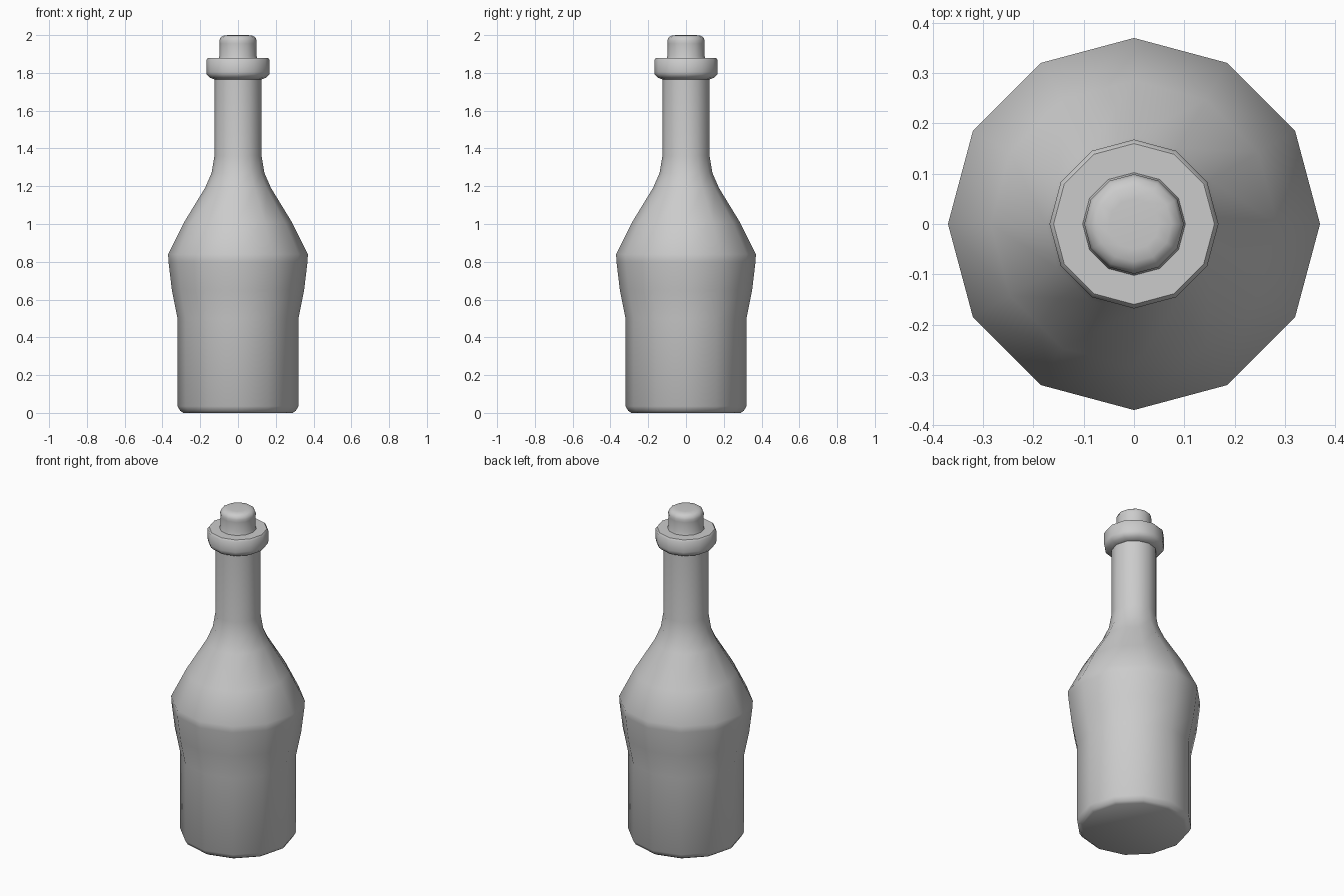
import bpy, bmesh, math

if "Cube" in bpy.data.objects:
    bpy.data.objects.remove(bpy.data.objects["Cube"], do_unlink=True)

SIDES = 12

grey = bpy.data.materials.new("plain grey")
grey.use_nodes = True
colour = (0.6, 0.6, 0.6, 1)
grey.diffuse_color = colour
grey.node_tree.nodes["Principled BSDF"].inputs["Base Color"].default_value = colour


def lathe(name, profile, angle):
    """Turn a (radius, height) profile, listed bottom to top, into a capped solid."""
    bm = bmesh.new()
    rings = []
    for r, z in profile:
        turns = [2 * math.pi * i / SIDES for i in range(SIDES)]
        rings.append([bm.verts.new((r * math.cos(a), r * math.sin(a), z)) for a in turns])
    for low, high in zip(rings, rings[1:]):
        for i in range(SIDES):
            j = (i + 1) % SIDES
            bm.faces.new((low[i], low[j], high[j], high[i]))
    bm.faces.new(rings[0][::-1])
    bm.faces.new(rings[-1])
    mesh = bpy.data.meshes.new(name)
    bm.to_mesh(mesh)
    bm.free()
    mesh.materials.append(grey)
    obj = bpy.data.objects.new(name, mesh)
    bpy.context.collection.objects.link(obj)
    bpy.ops.object.select_all(action="DESELECT")
    obj.select_set(True)
    bpy.context.view_layer.objects.active = obj
    bpy.ops.object.shade_smooth_by_angle(angle=math.radians(angle))
    return obj


# Bottle: chamfered base, flared body, sloping shoulder, neck
lathe("bottle_body", [
    (0.29, 0), (0.305, 0.01), (0.32, 0.035), (0.32, 0.5), (0.35, 0.65),
    (0.368, 0.8), (0.37, 0.84), (0.285, 1.01), (0.175, 1.19),
    (0.14, 1.27), (0.125, 1.36), (0.125, 1.79)], 50)

# Rounded lip around the mouth
lathe("neck_lip", [
    (0.125, 1.765), (0.15, 1.775), (0.165, 1.79), (0.168, 1.805),
    (0.168, 1.868), (0.16, 1.878), (0.1, 1.878)], 50)

# Stopper with a rounded top
lathe("stopper", [
    (0.105, 1.87), (0.098, 1.89), (0.098, 1.955), (0.099, 1.972),
    (0.092, 1.988), (0.075, 1.998), (0.05, 2.0)], 60)
